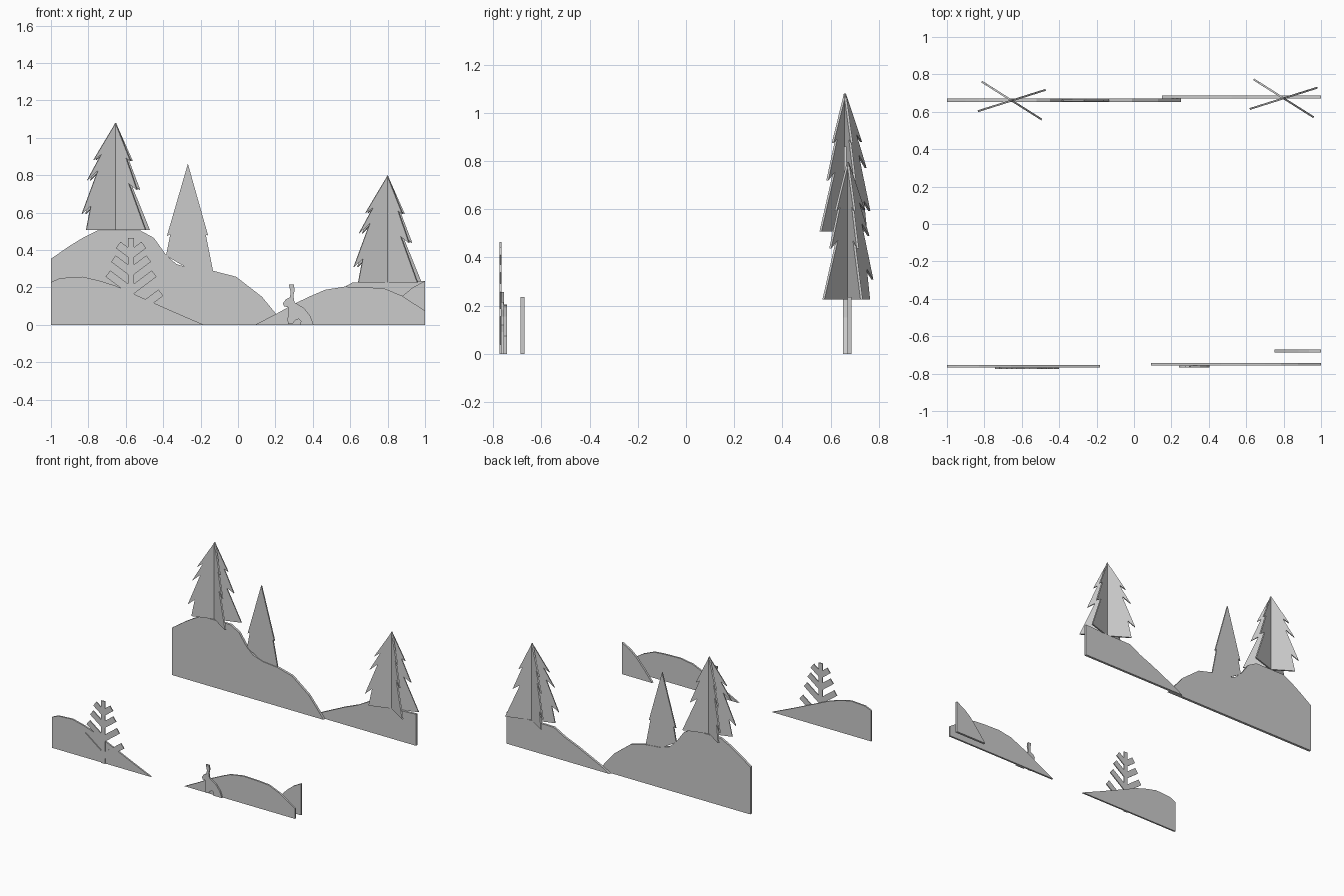
import bpy, bmesh
from math import radians


def panel(name, profile, y0, y1, loc=(0, 0, 0), turn=0.0):
    """Flat cut-out board: x/z outline extruded from y0 to y1."""
    bm = bmesh.new()
    face = bm.faces.new([bm.verts.new((x, y0, z)) for x, z in profile])
    ext = bmesh.ops.extrude_face_region(bm, geom=[face])
    verts = [v for v in ext["geom"] if isinstance(v, bmesh.types.BMVert)]
    bmesh.ops.translate(bm, verts=verts, vec=(0, y1 - y0, 0))
    bmesh.ops.recalc_face_normals(bm, faces=bm.faces)
    mesh = bpy.data.meshes.new(name)
    bm.to_mesh(mesh)
    bm.free()
    ob = bpy.data.objects.new(name, mesh)
    ob.location = loc
    ob.rotation_euler.z = radians(turn)
    bpy.context.collection.objects.link(ob)
    return ob


# Back hills
panel("back_hill_left", [
    (-1, 0), (-1, .353), (-.9, .422), (-.83, .465), (-.754, .503), (-.52, .503),
    (-.45, .465), (-.385, .374), (-.33, .325), (-.25, .3), (-.134, .289),
    (-.01, .257), (.128, .15), (.203, .059), (.25, 0)], .652, .67)
panel("back_hill_right", [
    (.15, 0), (.22, .04), (.41, .13), (.52, .175), (.61, .225), (.85, .228),
    (1, .235), (1, 0)], .67, .687)

# Flat spruce on the left back hill
panel("flat_spruce", [
    (-.268, .861), (-.16, .478), (-.172, .482), (-.134, .29), (-.25, .29),
    (-.385, .37), (-.362, .484), (-.38, .475)], .656, .666)

# Front hills
panel("front_hill_left", [
    (-1, 0), (-1, .228), (-.95, .25), (-.83, .257), (-.738, .235), (-.658, .21),
    (-.524, .15), (-.34, .068), (-.182, 0)], -.767, -.755)
panel("front_hill_right", [
    (.09, 0), (.2, .056), (.3, .112), (.38, .15), (.465, .187), (.57, .204),
    (.7, .2), (.786, .193), (.877, .155), (1, .075), (1, 0)], -.757, -.744)
panel("front_hill_corner", [
    (.75, 0), (.81, .075), (.88, .155), (.935, .2), (1, .235), (1, 0)],
    -.687, -.671)

# Crossed-board fir trees: outline relative to the tip
fir = [(0, 0), (.095, -.205), (.068, -.188), (.137, -.36), (.085, -.325),
       (.19, -.572), (-.165, -.572), (-.14, -.445), (-.19, -.488),
       (-.1, -.255), (-.16, -.308), (-.082, -.17), (-.125, -.2)]
for side, loc in (("left", (-.654, .66, 1.08)), ("right", (.8, .672, .797))):
    for n, turn in enumerate((-32.3, 17.5)):
        panel(f"fir_{side}_board_{n + 1}", fir, -.005, .005, loc, turn)

# Bare front tree: trunk outline with four upswept branches per side
w = .016
half = [(w, 0)]
for dx, z in ((.172, .155), (.136, .257), (.107, .337), (.081, .41)):
    half += [(w, z - .75 * (dx - w)), (dx, z),
             (dx - .025, z + .034), (w, z + .034 - .75 * (dx - .025 - w))]
half.append((w, .465))
outline = half + [(-x, z) for x, z in reversed(half)]
panel("bare_tree", outline, -.774, -.767, (-.572, 0, 0))

# Small sitting rabbit
panel("rabbit", [
    (.272, .215), (.298, .215), (.303, .185), (.296, .155), (.302, .12),
    (.352, .09), (.388, .045), (.404, 0), (.33, 0), (.337, .02), (.325, .032),
    (.308, .025), (.29, .005), (.268, .005), (.264, .03), (.27, .06),
    (.266, .095), (.246, .098), (.24, .115), (.255, .135), (.278, .148),
    (.281, .175)], -.768, -.757)
